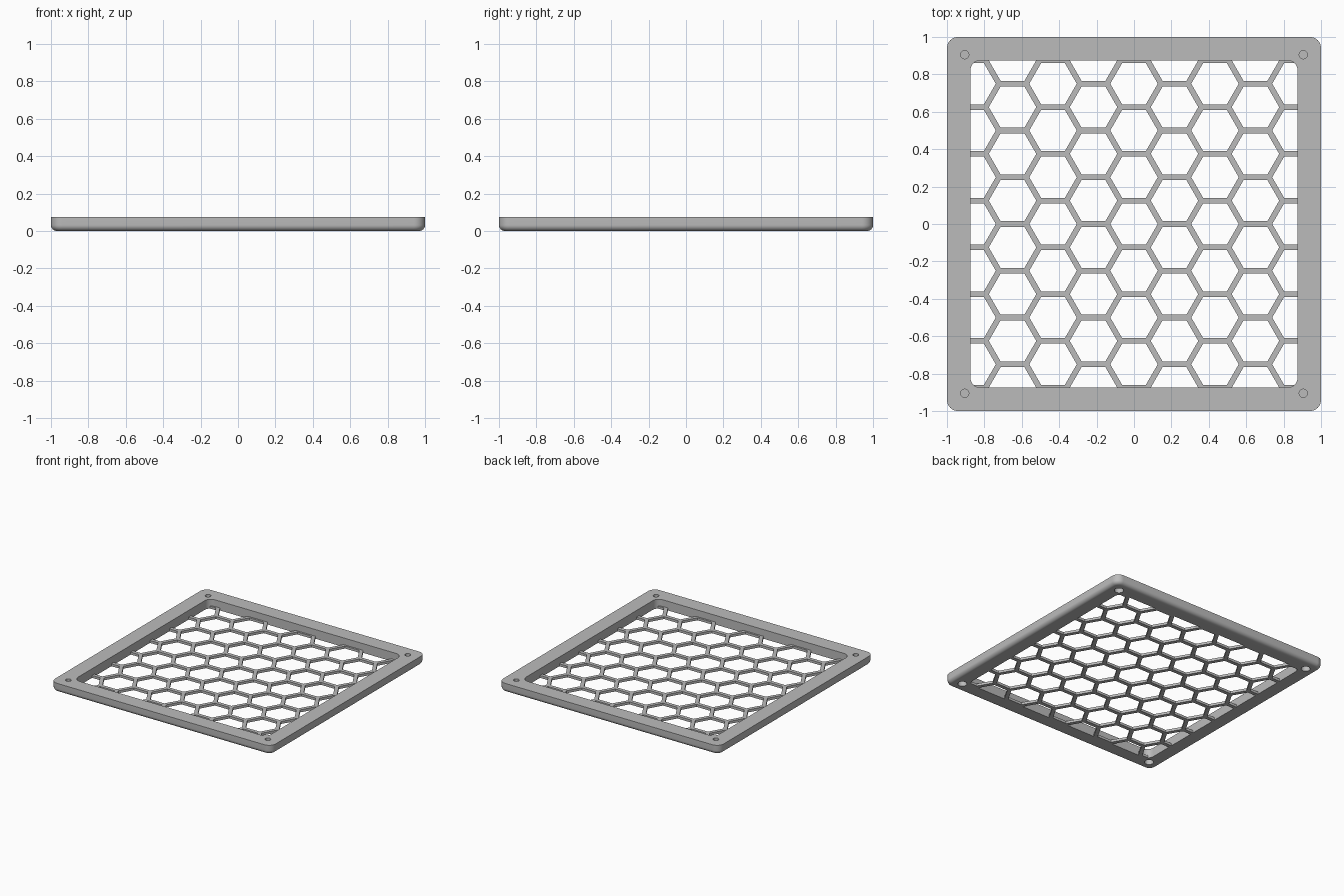
import bpy, bmesh, math

cube = bpy.data.objects.get("Cube")
if cube:
    bpy.data.objects.remove(cube, do_unlink=True)

HEIGHT, FILLET = 0.075, 0.032
OPENING, GRID_Z = 0.875, 0.02
PITCH, WALL = 0.25, 0.03

grey = bpy.data.materials.new("grey_plastic")
grey.use_nodes = True
colour = (0.5, 0.5, 0.5, 1)
grey.diffuse_color = colour
grey.node_tree.nodes["Principled BSDF"].inputs["Base Color"].default_value = colour


def finish(bm, name):
    bmesh.ops.recalc_face_normals(bm, faces=bm.faces)
    mesh = bpy.data.meshes.new(name)
    bm.to_mesh(mesh)
    bm.free()
    mesh.materials.append(grey)
    obj = bpy.data.objects.new(name, mesh)
    bpy.context.collection.objects.link(obj)
    return obj


def rounded_square(bm, half, radius, z, steps=10):
    """Ring of vertices around a square with rounded corners."""
    ring = []
    for corner in range(4):
        mid = math.radians(45 + 90 * corner)
        cx = math.copysign(half - radius, math.cos(mid))
        cy = math.copysign(half - radius, math.sin(mid))
        for i in range(steps + 1):
            a = math.radians(90 * corner + 90 * i / steps)
            ring.append(bm.verts.new((cx + radius * math.cos(a), cy + radius * math.sin(a), z)))
    return ring


def bridge(bm, a, b):
    for i in range(len(a)):
        j = (i + 1) % len(a)
        bm.faces.new((a[i], a[j], b[j], b[i]))


def prism(bm, x, y, z0, z1, radius, sides):
    rings = [[bm.verts.new((x + radius * math.cos(math.tau * i / sides),
                            y + radius * math.sin(math.tau * i / sides), z))
              for i in range(sides)] for z in (z0, z1)]
    bridge(bm, *rings)
    bm.faces.new(rings[0][::-1])
    bm.faces.new(rings[1])


def cut(obj, bm):
    cutter = finish(bm, "cutter")
    cutter.hide_render = True
    mod = obj.modifiers.new("cut", "BOOLEAN")
    mod.operation, mod.solver, mod.object = "DIFFERENCE", "EXACT", cutter
    bpy.context.view_layer.objects.active = obj
    bpy.ops.object.modifier_apply(modifier=mod.name)
    bpy.data.objects.remove(cutter, do_unlink=True)


# Frame: closed ring with a rounded lower outer edge
bm = bmesh.new()
rings = []
for i in range(9):
    a = math.pi / 2 * i / 8
    inset = FILLET * (1 - math.sin(a))
    rings.append(rounded_square(bm, 1 - inset, 0.06 - inset, FILLET * (1 - math.cos(a))))
rings.append(rounded_square(bm, 1, 0.06, HEIGHT))
rings.append(rounded_square(bm, OPENING, 0.055, HEIGHT))
rings.append(rounded_square(bm, OPENING, 0.055, 0))
for a, b in zip(rings, rings[1:] + rings[:1]):
    bridge(bm, a, b)
frame = finish(bm, "frame")

# Screw holes: narrow from above, wide from below, thin web between
bm = bmesh.new()
for x in (-0.905, 0.905):
    for y in (-0.905, 0.905):
        prism(bm, x, y, 0.055, HEIGHT + 0.02, 0.022, 24)
        prism(bm, x, y, -0.02, 0.05, 0.034, 24)
cut(frame, bm)

# Honeycomb grid: thin plate pierced by hexagons
bm = bmesh.new()
low = rounded_square(bm, OPENING + 0.004, 0.055, 0)
high = rounded_square(bm, OPENING + 0.004, 0.055, GRID_Z)
bridge(bm, low, high)
bm.faces.new(low[::-1])
bm.faces.new(high)
grid = finish(bm, "honeycomb_grid")

bm = bmesh.new()
hex_radius = (PITCH - WALL) / math.sqrt(3)
for col in range(-4, 5):
    for row in range(-4, 5):
        y = (row + 0.5 * (col % 2)) * PITCH
        if abs(y) < 0.9:
            prism(bm, col * PITCH * math.sqrt(3) / 2, y, -0.05, 0.1, hex_radius, 6)
cut(grid, bm)

for obj in (frame, grid):
    bpy.ops.object.select_all(action="DESELECT")
    obj.select_set(True)
    bpy.context.view_layer.objects.active = obj
    bpy.ops.object.shade_smooth_by_angle(angle=math.radians(30))
